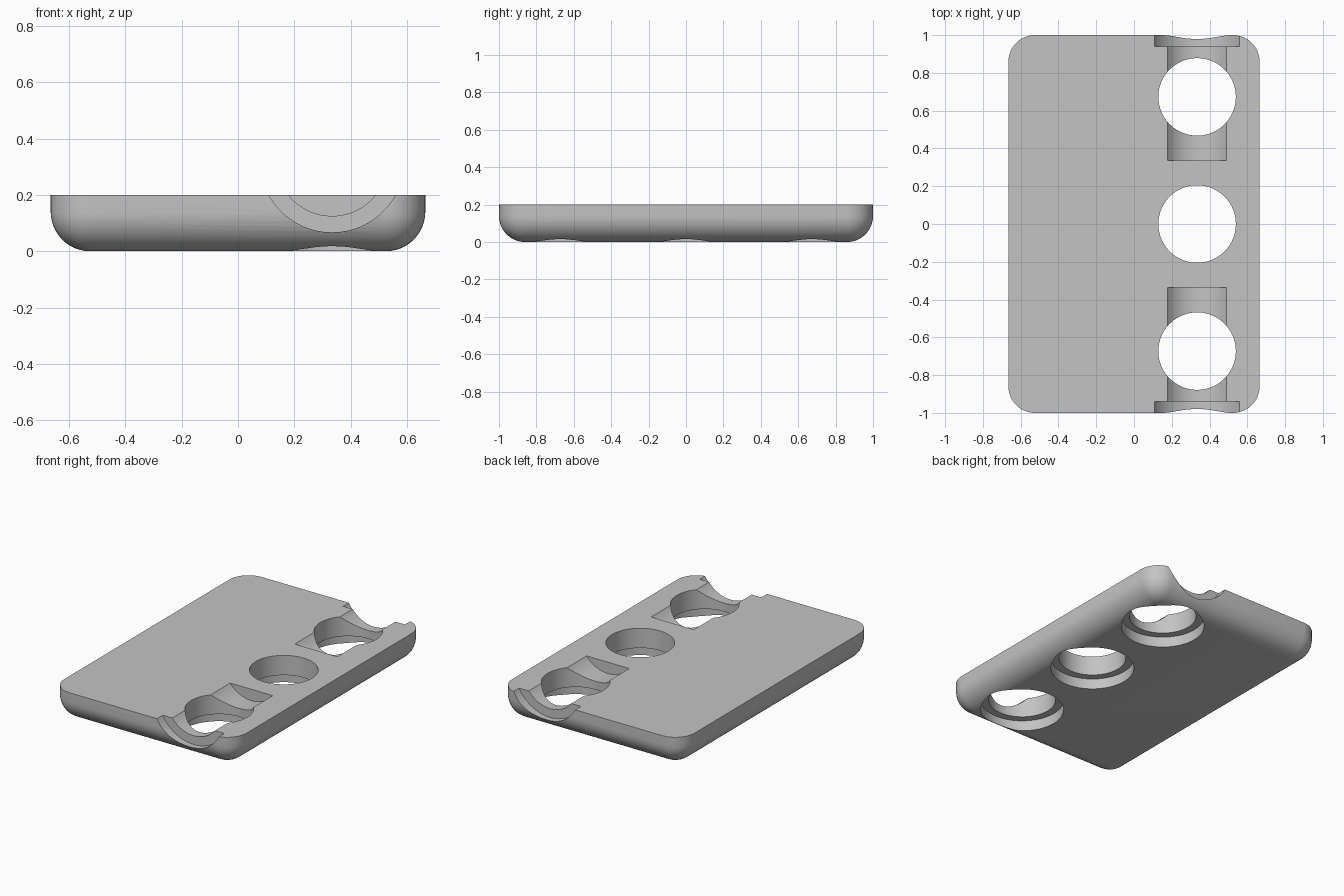
import bpy
import bmesh
import math
from mathutils import Matrix, Vector

if "Cube" in bpy.data.objects:
    bpy.data.objects.remove(bpy.data.objects["Cube"], do_unlink=True)

HALF_X, HALF_Y, HEIGHT, ROUND = 0.665, 1.0, 0.2, 0.14
HOLE_X, HOLE_Y = 0.334, 0.673
AXIS_Z = 0.324          # height of the cradle groove axis

grey = bpy.data.materials.new("light grey")
grey.use_nodes = True
grey.diffuse_color = (0.55, 0.55, 0.55, 1)
grey.node_tree.nodes["Principled BSDF"].inputs["Base Color"].default_value = (0.55, 0.55, 0.55, 1)


def to_object(bm, name):
    mesh = bpy.data.meshes.new(name)
    bm.to_mesh(mesh)
    bm.free()
    obj = bpy.data.objects.new(name, mesh)
    bpy.context.collection.objects.link(obj)
    return obj


def cylinder(name, start, end, radius):
    """Closed cylinder between two points."""
    start, end = Vector(start), Vector(end)
    axis = end - start
    turn = axis.to_track_quat('Z', 'Y').to_matrix().to_4x4()
    bm = bmesh.new()
    bmesh.ops.create_cone(bm, cap_ends=True, segments=96, radius1=radius, radius2=radius,
                          depth=axis.length,
                          matrix=Matrix.Translation((start + end) / 2) @ turn)
    return to_object(bm, name)


# Slab with rounded vertical corners and a rounded underside
bm = bmesh.new()
bmesh.ops.create_cube(bm, size=1, matrix=Matrix.Translation((0, 0, HEIGHT / 2))
                      @ Matrix.Diagonal((2 * HALF_X, 2 * HALF_Y, HEIGHT, 1)))
edges = [e for e in bm.edges if min(v.co.z for v in e.verts) < 0.01]
bmesh.ops.bevel(bm, geom=edges, offset=ROUND, offset_type='OFFSET', segments=12,
                profile=0.5, affect='EDGES', clamp_overlap=False)
bmesh.ops.recalc_face_normals(bm, faces=bm.faces)
plate = to_object(bm, "tray_plate")
plate.data.materials.append(grey)

# Through holes, each with a wider counterbore underneath
cutters = []
for y in (-HOLE_Y, 0, HOLE_Y):
    cutters.append(cylinder("hole_cutter", (HOLE_X, y, -0.1), (HOLE_X, y, 0.4), 0.205))
    cutters.append(cylinder("counterbore_cutter", (HOLE_X, y, -0.1), (HOLE_X, y, 0.07), 0.255))

# Cradle grooves running out of both ends, with a wider collar recess at the rim
for side in (-1, 1):
    for name, inner, radius in (("groove_cutter", 0.336, 0.199), ("collar_cutter", 0.94, 0.257)):
        cutters.append(cylinder(name, (HOLE_X, side * inner, AXIS_Z),
                                (HOLE_X, side * 1.2, AXIS_Z), radius))

# Cut and clean up
bpy.context.view_layer.objects.active = plate
for cutter in cutters:
    cutter.hide_render = True
    mod = plate.modifiers.new("cut", 'BOOLEAN')
    mod.operation = 'DIFFERENCE'
    mod.solver = 'EXACT'
    mod.object = cutter
    bpy.ops.object.modifier_apply(modifier=mod.name)
    bpy.data.objects.remove(cutter, do_unlink=True)

# Smooth the curved walls, keep the rims crisp
bpy.ops.object.select_all(action='DESELECT')
plate.select_set(True)
bpy.ops.object.shade_smooth_by_angle(angle=math.radians(25))
